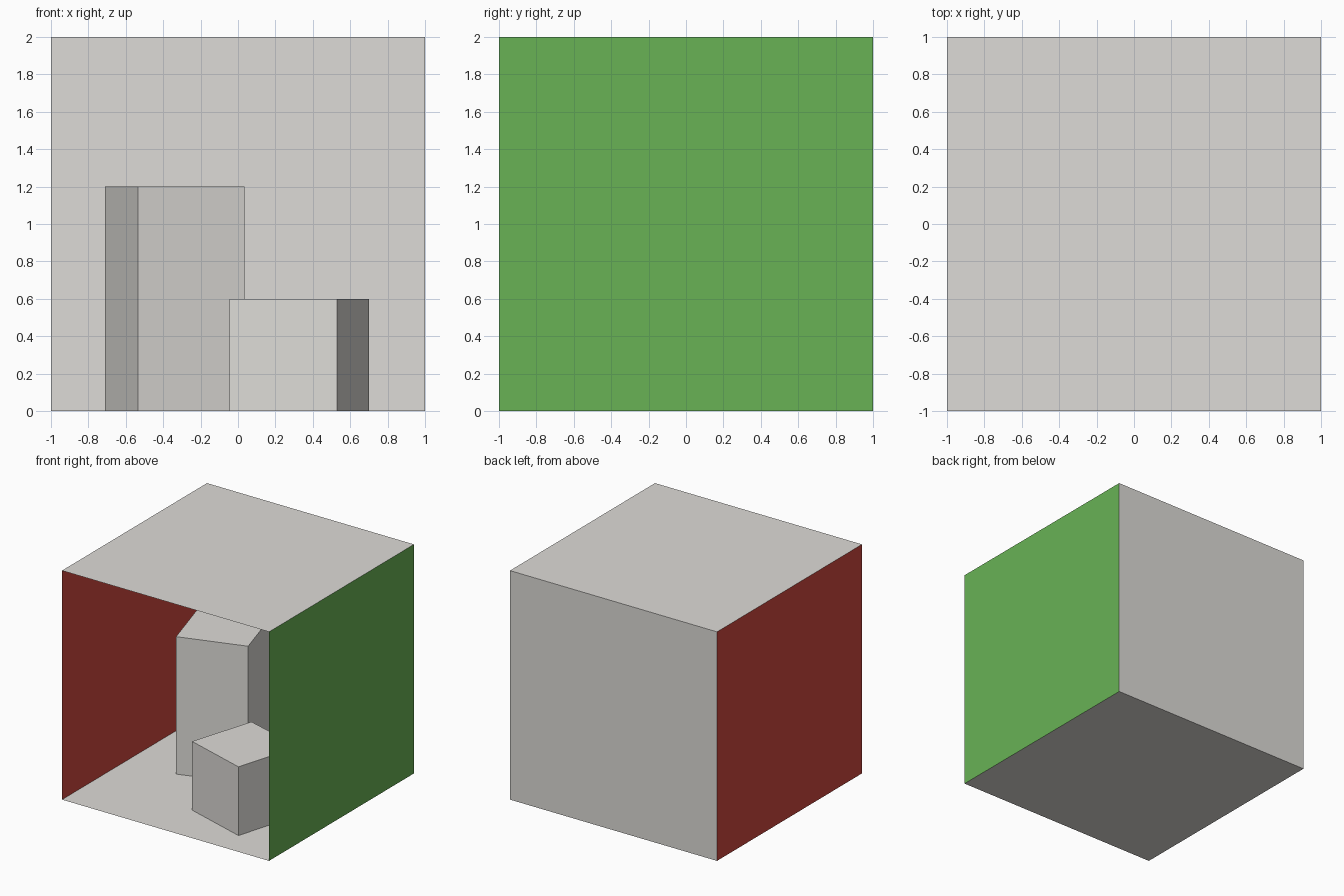
import bpy
from mathutils import Vector

if "Cube" in bpy.data.objects:
    bpy.data.objects.remove(bpy.data.objects["Cube"])


def material(name, rgb):
    mat = bpy.data.materials.new(name)
    mat.diffuse_color = (*rgb, 1)
    mat.use_nodes = True
    mat.node_tree.nodes["Principled BSDF"].inputs["Base Color"].default_value = mat.diffuse_color
    return mat


white = material("white_paint", (0.725, 0.71, 0.68))
red = material("red_paint", (0.63, 0.065, 0.05))
green = material("green_paint", (0.14, 0.45, 0.091))


def mesh_object(name, verts, faces, mat):
    mesh = bpy.data.meshes.new(name)
    mesh.from_pydata(verts, [], faces)
    mesh.materials.append(mat)
    obj = bpy.data.objects.new(name, mesh)
    bpy.context.collection.objects.link(obj)
    return obj


def panel(name, centre, u, v, mat):
    """Single-sided 2 x 2 sheet spanned by half-axes u and v, facing u x v."""
    c, u, v = Vector(centre), Vector(u), Vector(v)
    mesh_object(name, [c - u - v, c + u - v, c + u + v, c - u + v], [(0, 1, 2, 3)], mat)


def block(name, outline, height, mat):
    """Upright block from a counter-clockwise footprint."""
    n = len(outline)
    verts = [(x, y, z) for z in (0, height) for x, y in outline]
    sides = [(i, (i + 1) % n, (i + 1) % n + n, i + n) for i in range(n)]
    caps = [tuple(reversed(range(n))), tuple(range(n, 2 * n))]
    mesh_object(name, verts, sides + caps, mat)


# Room: thin sheets facing inward, open at the front
X, Y, Z = (1, 0, 0), (0, 1, 0), (0, 0, 1)
panel("floor", (0, 0, 0), X, Y, white)
panel("ceiling", (0, 0, 2), Y, X, white)
panel("back_wall", (0, 1, 1), X, Z, white)
panel("left_wall", (-1, 0, 1), Y, Z, red)
panel("right_wall", (1, 0, 1), Z, Y, green)

# Turned blocks standing on the floor
block("tall_block", [(-0.535, -0.09), (0.035, 0.09), (-0.14, 0.67), (-0.71, 0.49)], 1.2, white)
block("short_block", [(-0.045, -0.57), (0.53, -0.75), (0.70, -0.17), (0.13, 0.0)], 0.6, white)
